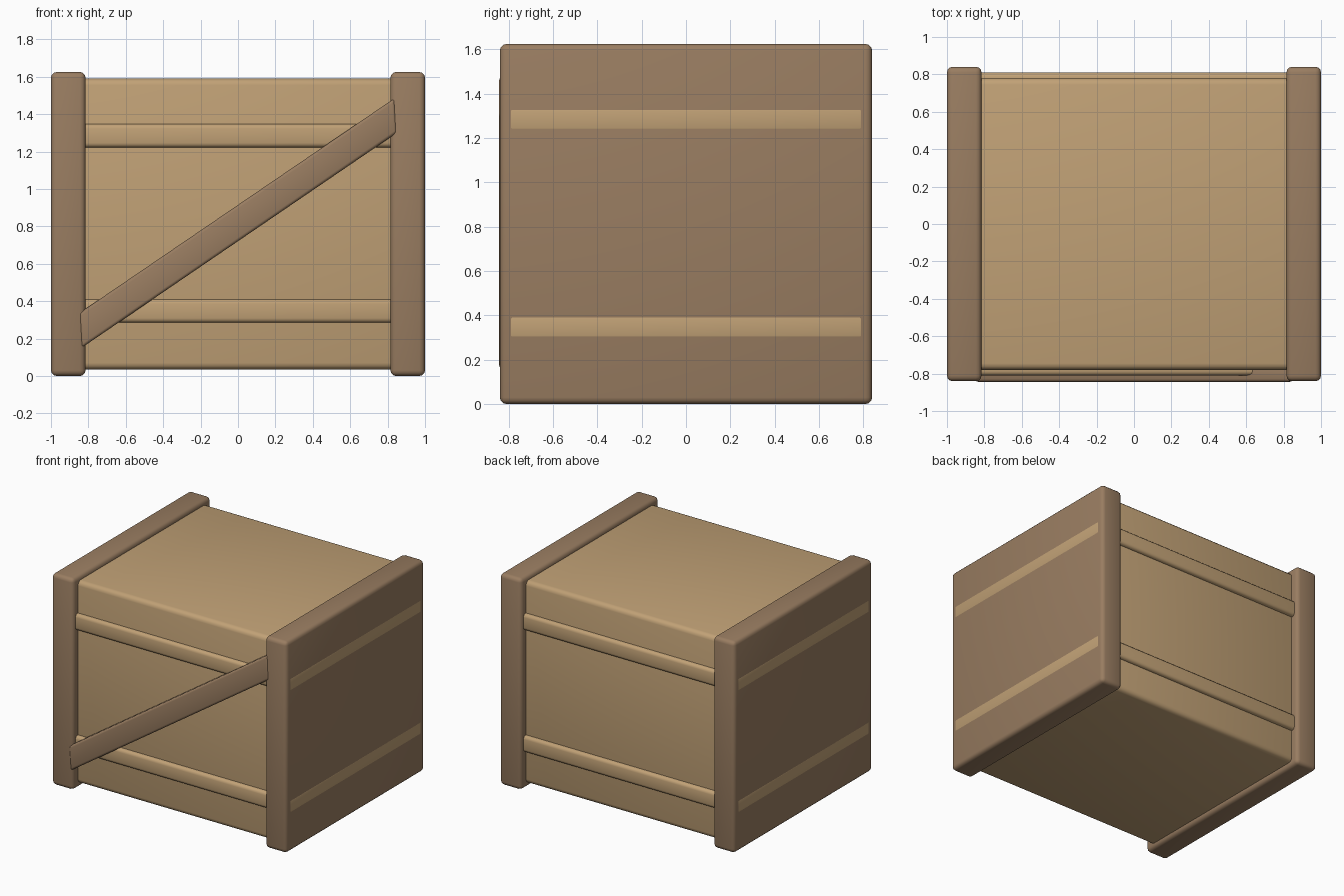
import bpy
import bmesh
import math

old = bpy.data.objects.get("Cube")
if old:
    bpy.data.objects.remove(old, do_unlink=True)


def make_material(name, colour):
    mat = bpy.data.materials.new(name)
    mat.use_nodes = True
    mat.diffuse_color = (*colour, 1)
    mat.node_tree.nodes["Principled BSDF"].inputs["Base Color"].default_value = (*colour, 1)
    return mat


light_wood = make_material("light wood", (0.53, 0.355, 0.18))
dark_wood = make_material("dark wood", (0.32, 0.205, 0.12))


def plank(name, outline, y_front, y_back, bevel, mat):
    """Extrude an x-z outline along y and round its edges."""
    bm = bmesh.new()
    face = bm.faces.new([bm.verts.new((x, y_front, z)) for x, z in outline])
    grown = bmesh.ops.extrude_face_region(bm, geom=[face])["geom"]
    moved = [v for v in grown if isinstance(v, bmesh.types.BMVert)]
    bmesh.ops.translate(bm, verts=moved, vec=(0, y_back - y_front, 0))
    bmesh.ops.recalc_face_normals(bm, faces=bm.faces)
    bmesh.ops.bevel(bm, geom=bm.edges[:], offset=bevel, segments=3,
                    profile=0.5, affect='EDGES')
    mesh = bpy.data.meshes.new(name)
    bm.to_mesh(mesh)
    bm.free()
    mesh.materials.append(mat)
    obj = bpy.data.objects.new(name, mesh)
    bpy.context.collection.objects.link(obj)
    bpy.ops.object.select_all(action='DESELECT')
    obj.select_set(True)
    bpy.context.view_layer.objects.active = obj
    bpy.ops.object.shade_smooth_by_angle(angle=math.radians(40))
    return obj


def box(name, x0, x1, depth, z0, z1, bevel, mat):
    outline = [(x0, z0), (x1, z0), (x1, z1), (x0, z1)]
    return plank(name, outline, -depth, depth, bevel, mat)


# Crate body
box("crate_body", -0.9, 0.9, 0.78, 0.035, 1.59, 0.035, light_wood)

# Thick end panels
box("right_end_panel", -1, -0.815, 0.84, 0, 1.625, 0.03, dark_wood)
box("left_end_panel", 0.815, 1, 0.84, 0, 1.625, 0.03, dark_wood)

# Horizontal slats running through the crate, showing on the end panels
for name, z in (("lower_slat", 0.285), ("upper_slat", 1.222)):
    box(name, -1.001, 1.001, 0.81, z, z + 0.125, 0.024, light_wood)

# Diagonal brace across the front
brace = [(-0.837, 0.15), (0.85, 1.30), (0.837, 1.485), (-0.85, 0.335)]
plank("diagonal_brace", brace, -0.844, -0.76, 0.016, dark_wood)
